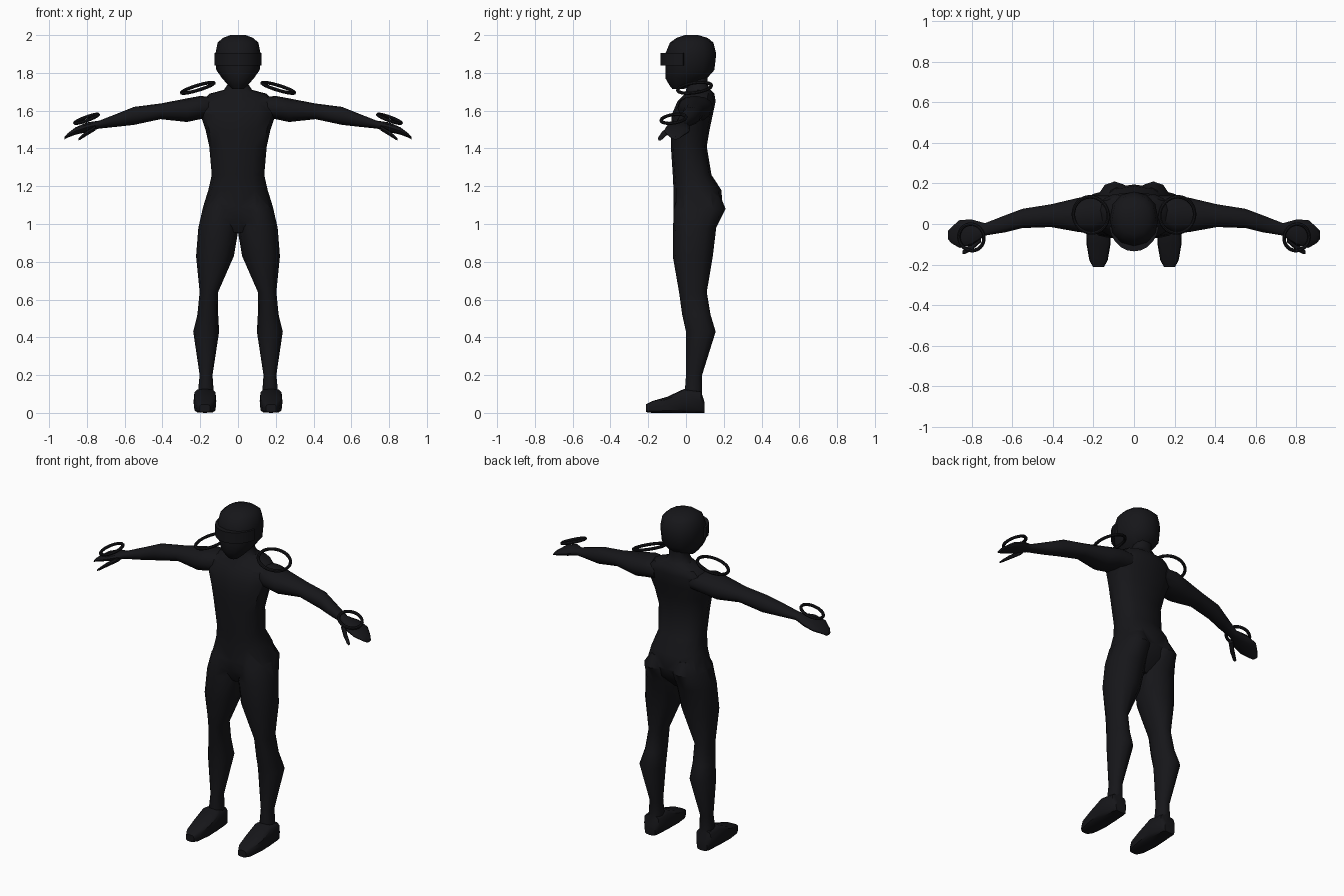
import bpy, bmesh
from math import sin, cos, pi, radians

if "Cube" in bpy.data.objects:
    bpy.data.objects.remove(bpy.data.objects["Cube"])

black = bpy.data.materials.new("black_suit")
black.diffuse_color = (0.008, 0.008, 0.01, 1)
black.use_nodes = True
black.node_tree.nodes["Principled BSDF"].inputs["Base Color"].default_value = black.diffuse_color


def make_object(name, bm):
    bmesh.ops.recalc_face_normals(bm, faces=bm.faces)
    me = bpy.data.meshes.new(name)
    bm.to_mesh(me)
    bm.free()
    ob = bpy.data.objects.new(name, me)
    bpy.context.collection.objects.link(ob)
    me.materials.append(black)
    return ob


def spow(v, p):
    return (1 if v >= 0 else -1) * abs(v) ** (2 / p)


def loft(name, axis, rows, n=12, p=2.2, side=1):
    """Closed tube through rounded sections: (position, a_min, a_max, b_min, b_max)."""
    bm = bmesh.new()
    rings = []
    for t, a0, a1, b0, b1 in rows:
        ring = []
        for i in range(n):
            w = 2 * pi * i / n
            a = (a0 + a1) / 2 + (a1 - a0) / 2 * spow(cos(w), p)
            b = (b0 + b1) / 2 + (b1 - b0) / 2 * spow(sin(w), p)
            x, y, z = {"x": (t, a, b), "y": (a, t, b), "z": (a, b, t)}[axis]
            ring.append(bm.verts.new((x * side, y, z)))
        rings.append(ring)
    for r, s in zip(rings, rings[1:]):
        for i in range(n):
            j = (i + 1) % n
            bm.faces.new((r[i], r[j], s[j], s[i]))
    bm.faces.new(rings[0])
    bm.faces.new(rings[-1])
    return make_object(name, bm)


def shade(ob, angle=40):
    bpy.ops.object.select_all(action="DESELECT")
    ob.select_set(True)
    bpy.context.view_layer.objects.active = ob
    bpy.ops.object.shade_smooth_by_angle(angle=radians(angle))


# torso and neck: height, half width, front, back
torso = [(.955, .07, -.03, .10), (1.03, .198, -.067, .175), (1.09, .185, -.067, .195),
         (1.18, .157, -.066, .187), (1.26, .139, -.07, .135), (1.41, .152, -.08, .11),
         (1.50, .172, -.08, .125), (1.58, .20, -.075, .142), (1.65, .19, -.045, .157),
         (1.69, .15, -.005, .15), (1.71, .075, .0, .13), (1.74, .055, .01, .115),
         (1.80, .055, .01, .115)]
body = loft("body", "z", [(z, -w, w, f, b) for z, w, f, b in torso], p=2.4)

# head
head = [(1.715, .03, -.072, -.01), (1.735, .052, -.088, .05), (1.77, .083, -.108, .11),
        (1.815, .115, -.108, .15), (1.90, .12, -.11, .16), (1.96, .108, -.085, .145),
        (1.985, .08, -.05, .115), (2.0, .04, -.005, .065)]
parts = [loft("head", "z", [(z, -w, w, f, b) for z, w, f, b in head])]

# limbs, built once per side
arm = [(.12, .0, .14, 1.57, 1.67), (.20, -.045, .143, 1.555, 1.678), (.27, -.04, .13, 1.54, 1.665),
       (.41, -.015, .097, 1.555, 1.638), (.55, -.02, .075, 1.525, 1.62),
       (.63, -.04, .045, 1.516, 1.588), (.735, -.057, .004, 1.505, 1.547),
       (.80, -.105, .022, 1.486, 1.538), (.86, -.118, .02, 1.473, 1.512),
       (.90, -.095, -.015, 1.458, 1.482), (.918, -.075, -.035, 1.448, 1.462)]
thumb = [(.755, -.09, -.045, 1.495, 1.522), (.80, -.13, -.095, 1.468, 1.495),
         (.835, -.149, -.122, 1.446, 1.464), (.845, -.147, -.13, 1.442, 1.452)]
leg = [(1.15, .03, .14, -.04, .18), (1.08, .004, .187, -.066, .21), (.98, -.004, .21, -.068, .16),
       (.83, .022, .222, -.07, .142), (.64, .105, .203, -.037, .11), (.52, .105, .215, -.02, .13),
       (.43, .10, .237, 0, .157), (.20, .135, .203, 0, .085), (.13, .13, .21, -.005, .085),
       (.05, .13, .21, -.005, .085)]
foot = [(.097, .14, .21, 0, .06), (.08, .125, .225, 0, .115), (-.01, .115, .235, 0, .127),
        (-.10, .116, .234, 0, .085), (-.18, .13, .22, 0, .062), (-.212, .148, .202, .004, .045)]
for s in (1, -1):
    parts += [loft("arm", "x", arm, side=s), loft("thumb", "x", thumb, n=8, side=s),
              loft("leg", "z", leg, side=s), loft("foot", "y", foot, p=4, side=s)]

# merge everything into one continuous skin
for part in parts:
    mod = body.modifiers.new("union", "BOOLEAN")
    mod.operation, mod.solver, mod.object = "UNION", "EXACT", part
    bpy.context.view_layer.objects.active = body
    bpy.ops.object.modifier_apply(modifier=mod.name)
    bpy.data.objects.remove(part)
shade(body)

# visor band wrapped round the front of the face
bm = bmesh.new()
strips = []
for i in range(11):
    w = radians(-90 + (i - 5) * 16)
    strips.append([bm.verts.new((rx * cos(w), .01 + ry * sin(w), z))
                   for rx, ry, z in ((.125, .145, 1.84), (.125, .145, 1.905),
                                     (.105, .11, 1.905), (.105, .11, 1.84))])
for a, b in zip(strips, strips[1:]):
    for i in range(4):
        j = (i + 1) % 4
        bm.faces.new((a[i], a[j], b[j], b[i]))
bm.faces.new(strips[0])
bm.faces.new(strips[-1])
shade(make_object("visor", bm), 30)

# floating rings over shoulders and hands
for s, side in ((1, "left"), (-1, "right")):
    for name, loc, r, tilt in (("shoulder_ring", (.213, .045, 1.721), .09, 17),
                               ("hand_ring", (.802, -.066, 1.557), .066, 20)):
        bpy.ops.mesh.primitive_torus_add(
            major_radius=r, minor_radius=.009, major_segments=32, minor_segments=8,
            location=(s * loc[0], loc[1], loc[2]),
            rotation=(radians(8), s * radians(tilt), 0))
        ring = bpy.context.object
        ring.name = f"{side}_{name}"
        ring.data.materials.append(black)
        shade(ring)
